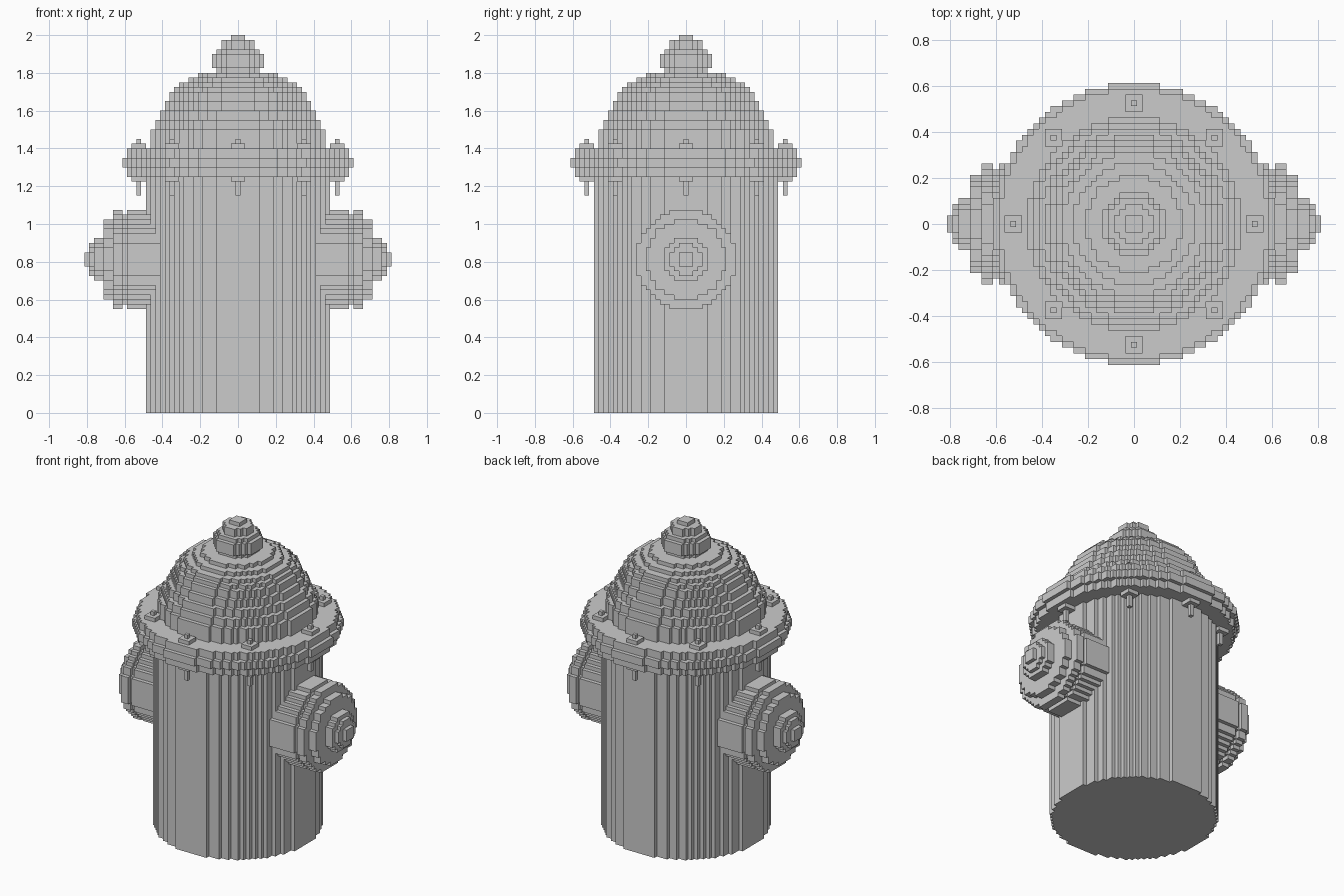
import bpy, bmesh, math
from mathutils import Vector

if "Cube" in bpy.data.objects:
    bpy.data.objects.remove(bpy.data.objects["Cube"])

V = 0.025  # size of one block


def disc_outline(n):
    """Stair-stepped outline of a blocky disc, n blocks from centre to rim."""
    top = []
    for i in range(-n, n + 1):
        h = math.floor(math.sqrt((n + 0.5) ** 2 - i * i)) + 0.5
        if top and top[-1][1] == h:
            top[-1] = (i + 0.5, h)
        else:
            top += [(i - 0.5, h), (i + 0.5, h)]
    return top + [(x, -y) for x, y in reversed(top)]


def add_disc(bm, n, a, b, place):
    """Extruded disc from a to b along its axis; place maps (u, v, w) to block space."""
    pts = disc_outline(n)
    lo = [bm.verts.new(Vector(place(u, v, a)) * V) for u, v in pts]
    hi = [bm.verts.new(Vector(place(u, v, b)) * V) for u, v in pts]
    bm.faces.new(lo[::-1])
    bm.faces.new(hi)
    for k in range(len(pts)):
        m = (k + 1) % len(pts)
        bm.faces.new((lo[k], lo[m], hi[m], hi[k]))


def make_part(name, start, profile, places):
    """Stack of discs: profile is a list of (radius, thickness) in blocks."""
    bm = bmesh.new()
    for place in places:
        w = start
        for n, t in profile:
            add_disc(bm, n, w, w + t, place)
            w += t
    bmesh.ops.recalc_face_normals(bm, faces=bm.faces)
    mesh = bpy.data.meshes.new(name)
    bm.to_mesh(mesh)
    bm.free()
    obj = bpy.data.objects.new(name, mesh)
    bpy.context.collection.objects.link(obj)
    return obj


def upright(cx=0, cy=0):
    return lambda u, v, w: (cx + u, cy + v, w)


def sideways(sign):
    return lambda u, v, w: (sign * w, u, 32.5 + v)


# Barrel, flange, dome and finial, stacked upward
make_part("barrel", 0, [(19, 50)], [upright()])
make_part("flange", 50, [(23, 2), (24, 2), (23, 2)], [upright()])
make_part("dome", 56, [(18, 4), (17, 2), (16, 2), (15, 2), (14, 2),
                       (13, 1), (12, 1), (10, 1), (8, 1)], [upright()])
make_part("finial", 72, [(4, 1), (5, 3), (4, 1), (3, 2), (1, 1)], [upright()])

# Side outlets with capped ends
outlet = [(10, 9.5), (9, 1), (10, 2), (8, 2), (4, 2), (3, 1), (1, 1)]
for side, sign in (("left", -1), ("right", 1)):
    make_part(side + "_outlet", 14, outlet, [sideways(sign)])

# Eight flange bolts: nut and tip above, nut and shank below
spots = [(21, 0), (-21, 0), (0, 21), (0, -21)]
spots += [(x, y) for x in (-14, 14) for y in (-15, 15)]
bolts = [upright(x, y) for x, y in spots]
make_part("bolt_heads", 56, [(1, 1), (0, 1)], bolts)
make_part("bolt_shanks", 46, [(0, 3), (1, 1)], bolts)
